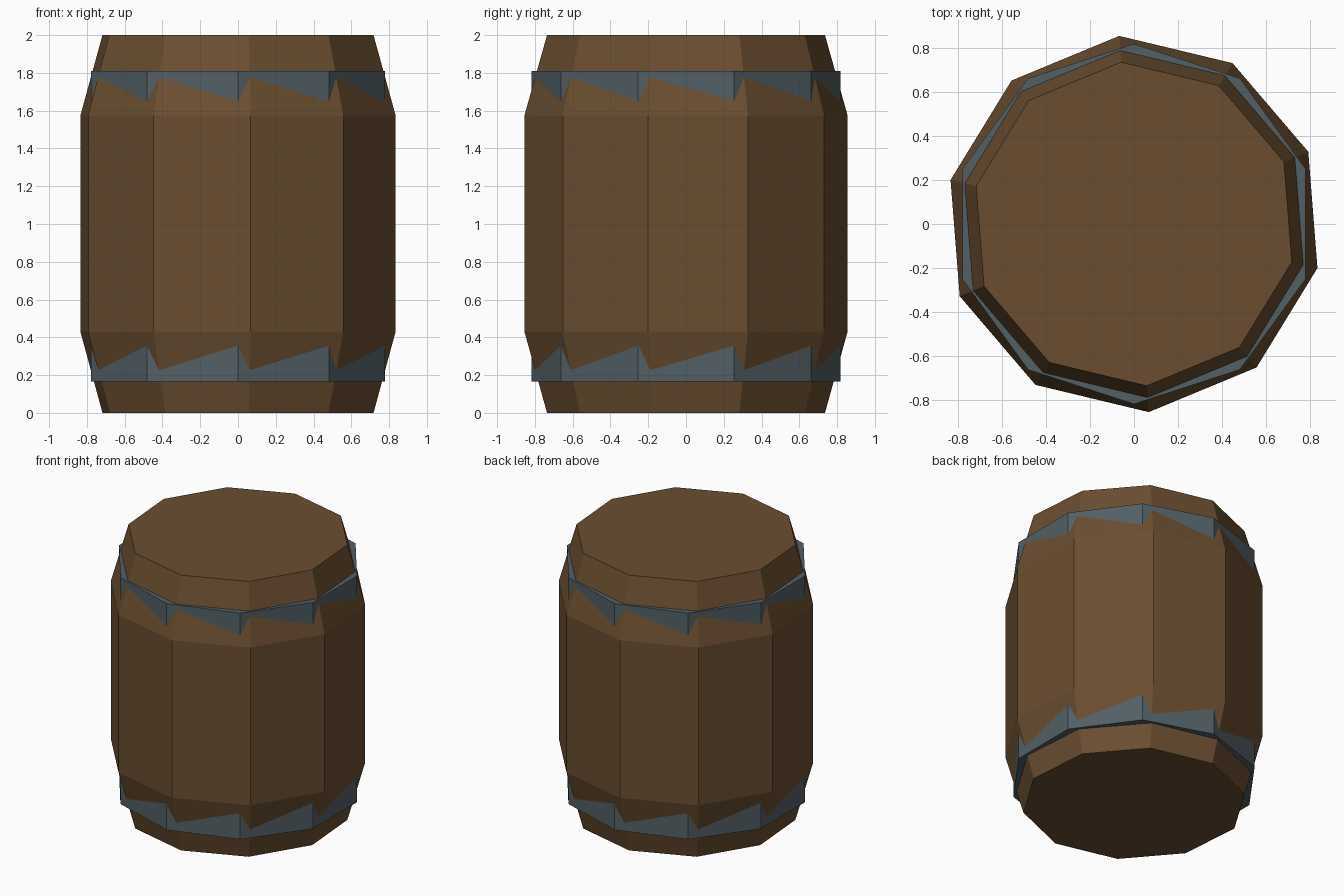
import bpy, bmesh, math

if "Cube" in bpy.data.objects:
    bpy.data.objects.remove(bpy.data.objects["Cube"])

SIDES = 10


def material(name, colour):
    m = bpy.data.materials.new(name)
    m.diffuse_color = (*colour, 1)
    m.use_nodes = True
    m.node_tree.nodes["Principled BSDF"].inputs["Base Color"].default_value = m.diffuse_color
    return m


wood = material("brown wood", (0.145, 0.076, 0.030))
iron = material("dark iron", (0.085, 0.115, 0.130))


def lathe(name, profile, turn, mat, closed=False):
    """Turn a (radius, z) profile, listed upwards, into a faceted solid."""
    bm = bmesh.new()
    rings = []
    for r, z in profile:
        ring = []
        for i in range(SIDES):
            a = math.radians(turn - 90) + math.tau * i / SIDES
            ring.append(bm.verts.new((r * math.cos(a), r * math.sin(a), z)))
        rings.append(ring)
    pairs = list(zip(rings, rings[1:]))
    if closed:
        pairs.append((rings[-1], rings[0]))
    else:
        bm.faces.new(rings[0])
        bm.faces.new(rings[-1])
    for low, high in pairs:
        for i in range(SIDES):
            j = (i + 1) % SIDES
            bm.faces.new((low[i], low[j], high[j], high[i]))
    bmesh.ops.recalc_face_normals(bm, faces=bm.faces)
    mesh = bpy.data.meshes.new(name)
    bm.to_mesh(mesh)
    bm.free()
    mesh.materials.append(mat)
    obj = bpy.data.objects.new(name, mesh)
    bpy.context.collection.objects.link(obj)
    return obj


# Barrel body with tapered ends
lathe("barrel_body", [(0.738, 0), (0.858, 0.43), (0.858, 1.575), (0.738, 2)], 4.5, wood)

# Iron hoops, turned slightly against the body so the staves cut through them
for name, z0, z1 in (("lower_hoop", 0.165, 0.40), ("upper_hoop", 1.60, 1.81)):
    lathe(name, [(0.76, z0), (0.819, z0), (0.819, z1), (0.76, z1)], 0, iron, closed=True)
